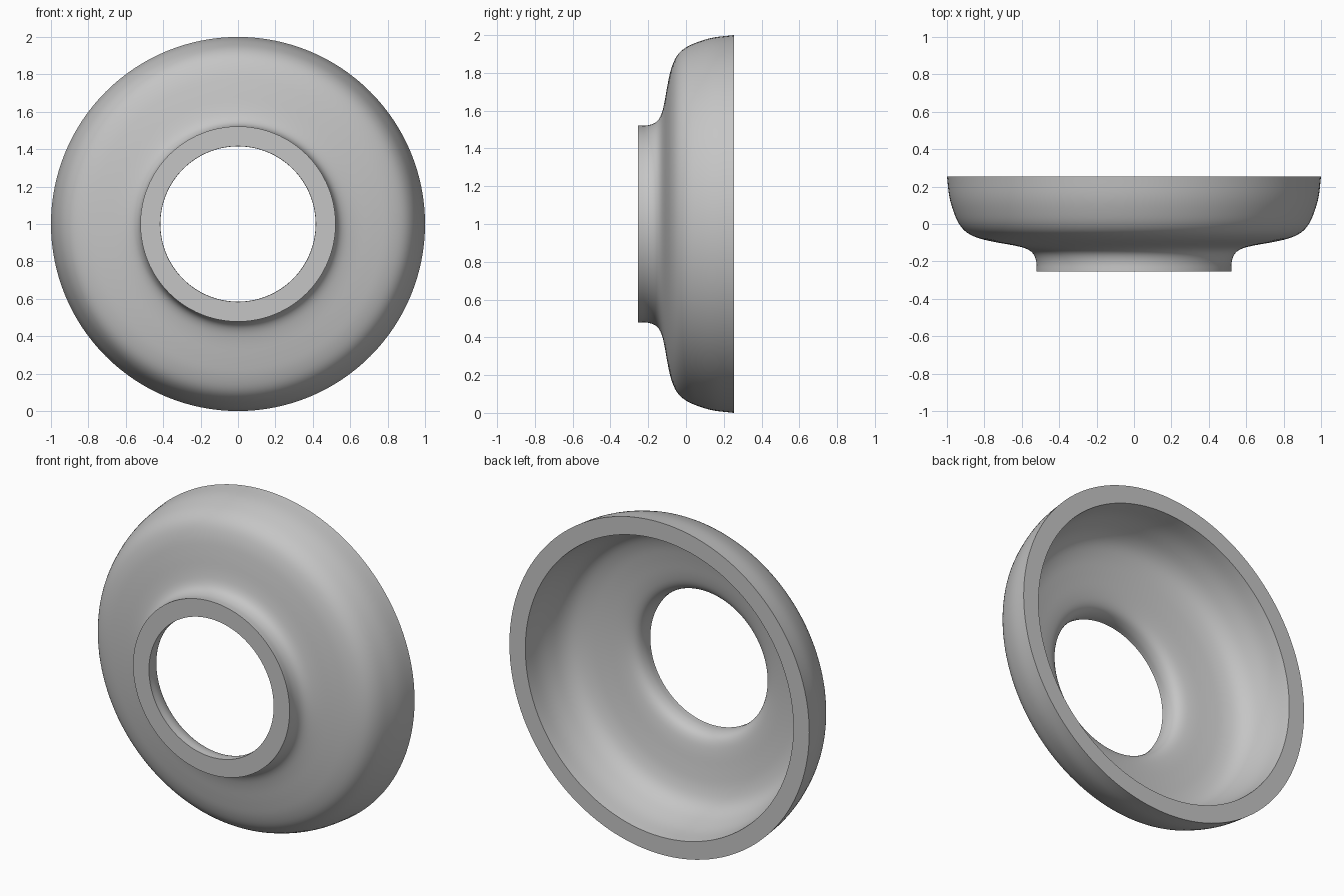
import bpy, bmesh, math
from mathutils import Vector, Matrix

cube = bpy.data.objects.get("Cube")
if cube:
    bpy.data.objects.remove(cube, do_unlink=True)

SEGMENTS = 128
STEPS = 4
WALL = 0.106

# Outer wall profile as (radius, depth), front to back
OUTER = [(0.522, -0.254), (0.522, -0.205), (0.537, -0.162), (0.57, -0.135),
         (0.63, -0.117), (0.73, -0.099), (0.82, -0.079), (0.89, -0.048),
         (0.935, 0.0), (0.966, 0.07), (0.988, 0.15), (1.0, 0.254)]


def smooth_path(points):
    """Catmull-Rom curve through the points."""
    p = [Vector(q) for q in points]
    p = [2 * p[0] - p[1]] + p + [2 * p[-1] - p[-2]]
    path = []
    for a, b, c, d in zip(p, p[1:], p[2:], p[3:]):
        for i in range(STEPS):
            t = i / STEPS
            path.append(0.5 * (2 * b + (c - a) * t
                               + (2 * a - 5 * b + 4 * c - d) * t ** 2
                               + (3 * b - a - 3 * c + d) * t ** 3))
    return path + [p[-2]]


# Inner wall repeats the outer profile at a smaller radius
outer = smooth_path(OUTER)
inner = [q - Vector((WALL, 0)) for q in reversed(outer)]

# Closed wall section spun around the front-back axis
bm = bmesh.new()
verts = [bm.verts.new((q.x, q.y, 0)) for q in outer + inner]
edges = [bm.edges.new((v, verts[i - 1])) for i, v in enumerate(verts)]
bmesh.ops.spin(bm, geom=verts + edges, cent=(0, 0, 0), axis=(0, 1, 0),
               angle=math.tau, steps=SEGMENTS, use_merge=True)
bmesh.ops.remove_doubles(bm, verts=bm.verts, dist=1e-5)
bmesh.ops.recalc_face_normals(bm, faces=bm.faces)
bmesh.ops.transform(bm, matrix=Matrix.Translation((0, 0, 1)), verts=bm.verts)
mesh = bpy.data.meshes.new("flared_ring")
bm.to_mesh(mesh)
bm.free()

# Plain grey finish
grey = bpy.data.materials.new("grey")
grey.use_nodes = True
colour = (0.56, 0.56, 0.56, 1)
grey.diffuse_color = colour
grey.node_tree.nodes["Principled BSDF"].inputs["Base Color"].default_value = colour
mesh.materials.append(grey)

ring = bpy.data.objects.new("flared_ring", mesh)
bpy.context.collection.objects.link(ring)
bpy.context.view_layer.objects.active = ring
ring.select_set(True)
bpy.ops.object.shade_smooth_by_angle(angle=math.radians(35))
